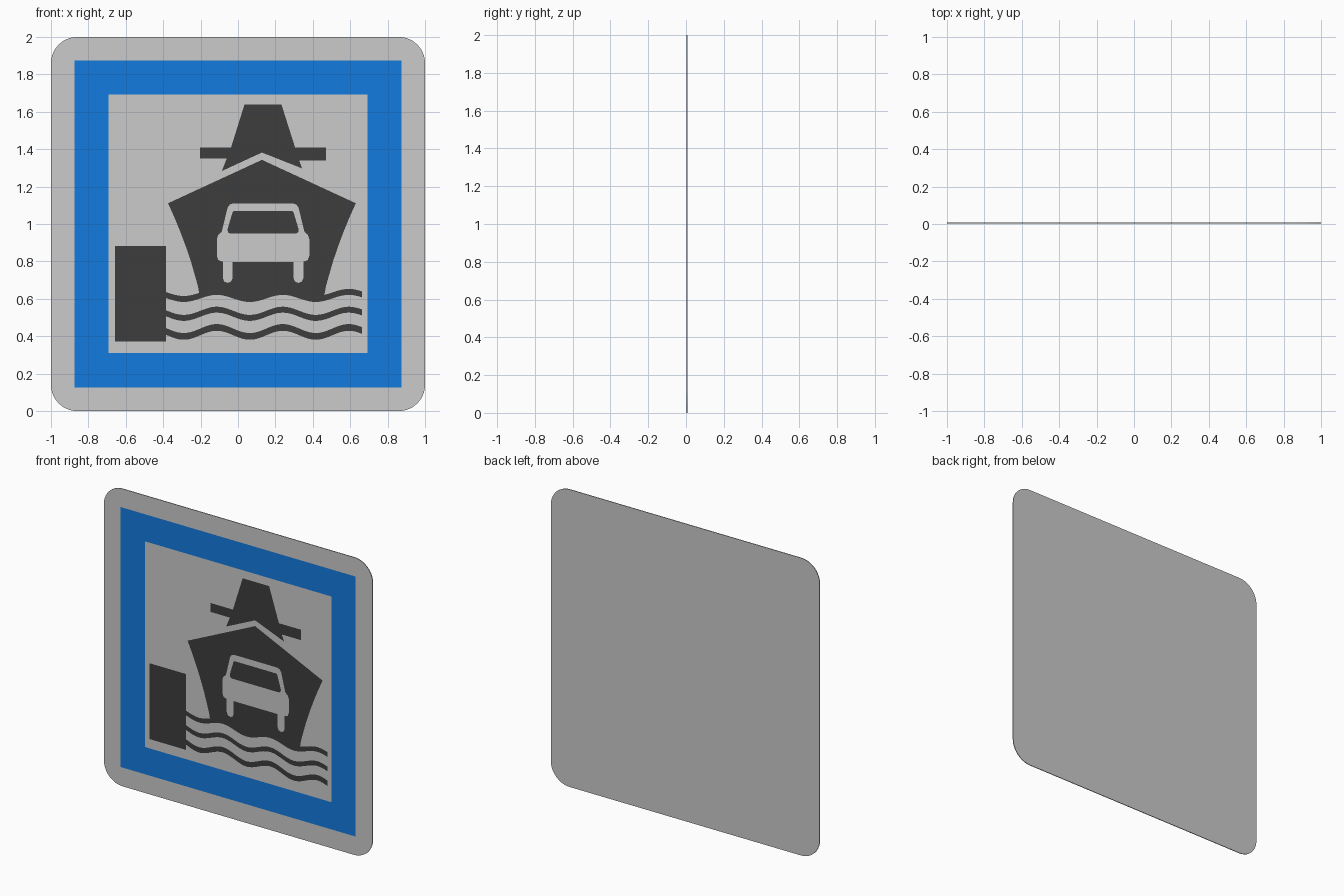
import bpy, bmesh, math

if "Cube" in bpy.data.objects:
    bpy.data.objects.remove(bpy.data.objects["Cube"])


def material(name, color):
    m = bpy.data.materials.new(name)
    m.diffuse_color = color
    m.use_nodes = True
    m.node_tree.nodes["Principled BSDF"].inputs["Base Color"].default_value = m.diffuse_color
    return m


BLUE = material("sign_blue", (0.007, 0.196, 0.74, 1))
BLACK = material("sign_black", (0.047, 0.047, 0.047, 1))


def flat(name, polys, y, mat=None, depth=0):
    """Flat (x, z) polygons facing the front at y; depth extrudes backwards."""
    bm = bmesh.new()
    for pts in polys:
        f = bm.faces.new([bm.verts.new((x, y, z)) for x, z in pts])
        f.normal_update()
        if f.normal.y > 0:
            f.normal_flip()
    bmesh.ops.remove_doubles(bm, verts=bm.verts, dist=1e-5)
    if depth:
        back = bmesh.ops.extrude_face_region(bm, geom=bm.faces[:], use_keep_orig=True)
        for v in back["geom"]:
            if isinstance(v, bmesh.types.BMVert):
                v.co.y += depth
        bmesh.ops.recalc_face_normals(bm, faces=bm.faces)
    me = bpy.data.meshes.new(name)
    bm.to_mesh(me)
    bm.free()
    if mat:
        me.materials.append(mat)
    ob = bpy.data.objects.new(name, me)
    bpy.context.collection.objects.link(ob)
    return ob


def mirrored(half, cx):
    """Close a right-hand half outline by mirroring it about x = cx."""
    right = [(cx + x, z) for x, z in half]
    left = [(cx - x, z) for x, z in reversed(half) if x > 0]
    return right + left


def rect(x0, x1, z0, z1):
    return [(x0, z0), (x1, z0), (x1, z1), (x0, z1)]


# backing plate with rounded corners
R, N = 0.14, 10
plate = []
for k, (sx, sz) in enumerate([(1, 1), (-1, 1), (-1, -1), (1, -1)]):
    for i in range(N + 1):
        a = math.pi / 2 * (k + i / N)
        plate.append((sx * (1 - R) + R * math.cos(a), 1 + sz * (1 - R) + R * math.sin(a)))
flat("sign_plate", [plate], 0.003, depth=0.005)

# blue square border
outer = rect(-0.875, 0.875, 0.127, 1.875)
inner = rect(-0.693, 0.693, 0.31, 1.693)
flat("blue_border",
     [[outer[i], outer[(i + 1) % 4], inner[(i + 1) % 4], inner[i]] for i in range(4)],
     0.001, BLUE)

# dock
flat("dock", [rect(-0.658, -0.385, 0.373, 0.883)], 0.0, BLACK)


# water
def wave_z(x, zc, amp):
    return zc - amp * math.cos(2 * math.pi * (x + 0.29) / 0.353)


def wave(name, zc, amp, half):
    xs = [-0.386 + 1.05 * i / 60 for i in range(61)]
    top = [(x, wave_z(x, zc, amp) + half) for x in xs]
    low = [(x, wave_z(x, zc, amp) - half) for x in xs]
    flat(name, [[low[i], low[i + 1], top[i + 1], top[i]] for i in range(60)], 0.0, BLACK)


wave("wave_top", 0.618, 0.019, 0.016)
wave("wave_middle", 0.52, 0.022, 0.016)
wave("wave_bottom", 0.423, 0.024, 0.018)

# ship hull, its lower edge following the top wave
CX = 0.128
side = [(0.502, 1.111), (0.468, 1.035), (0.437, 0.96), (0.407, 0.88), (0.38, 0.80),
        (0.357, 0.72), (0.343, 0.67), (0.332, 0.61)]
hull = [(CX, 1.343)] + [(CX - x, z) for x, z in side]
for i in range(1, 24):
    x = CX - 0.332 + 0.664 * i / 24
    hull.append((x, wave_z(x, 0.618, 0.019)))
hull += [(CX + x, z) for x, z in reversed(side)]
flat("ship_hull", [hull], -0.001, BLACK)

# ship bridge with its cross bar
flat("ship_bridge", [[
    (0.035, 1.64), (-0.037, 1.41), (-0.203, 1.41), (-0.203, 1.35), (-0.06, 1.35),
    (-0.087, 1.283), (0.128, 1.382), (0.343, 1.297), (0.327, 1.34), (0.47, 1.34),
    (0.47, 1.41), (0.305, 1.41), (0.232, 1.64)]], -0.001, BLACK)

# car front: body and wheels in one outline
car = [(0.16, 1.11), (0.178, 1.104), (0.19, 1.087), (0.218, 0.97), (0.222, 0.957),
       (0.24, 0.942), (0.247, 0.92), (0.247, 0.83), (0.239, 0.807), (0.215, 0.798),
       (0.215, 0.71), (0.207, 0.692), (0.189, 0.685), (0.171, 0.692), (0.163, 0.71),
       (0.163, 0.798)]
flat("car_body", [mirrored(car, 0.134)], -0.004)

# windscreen
glass = [(0.155, 1.07), (0.163, 1.063), (0.19, 0.972), (0.188, 0.956), (0.176, 0.948)]
flat("car_windscreen", [mirrored(glass, 0.134)], -0.007, BLACK)
